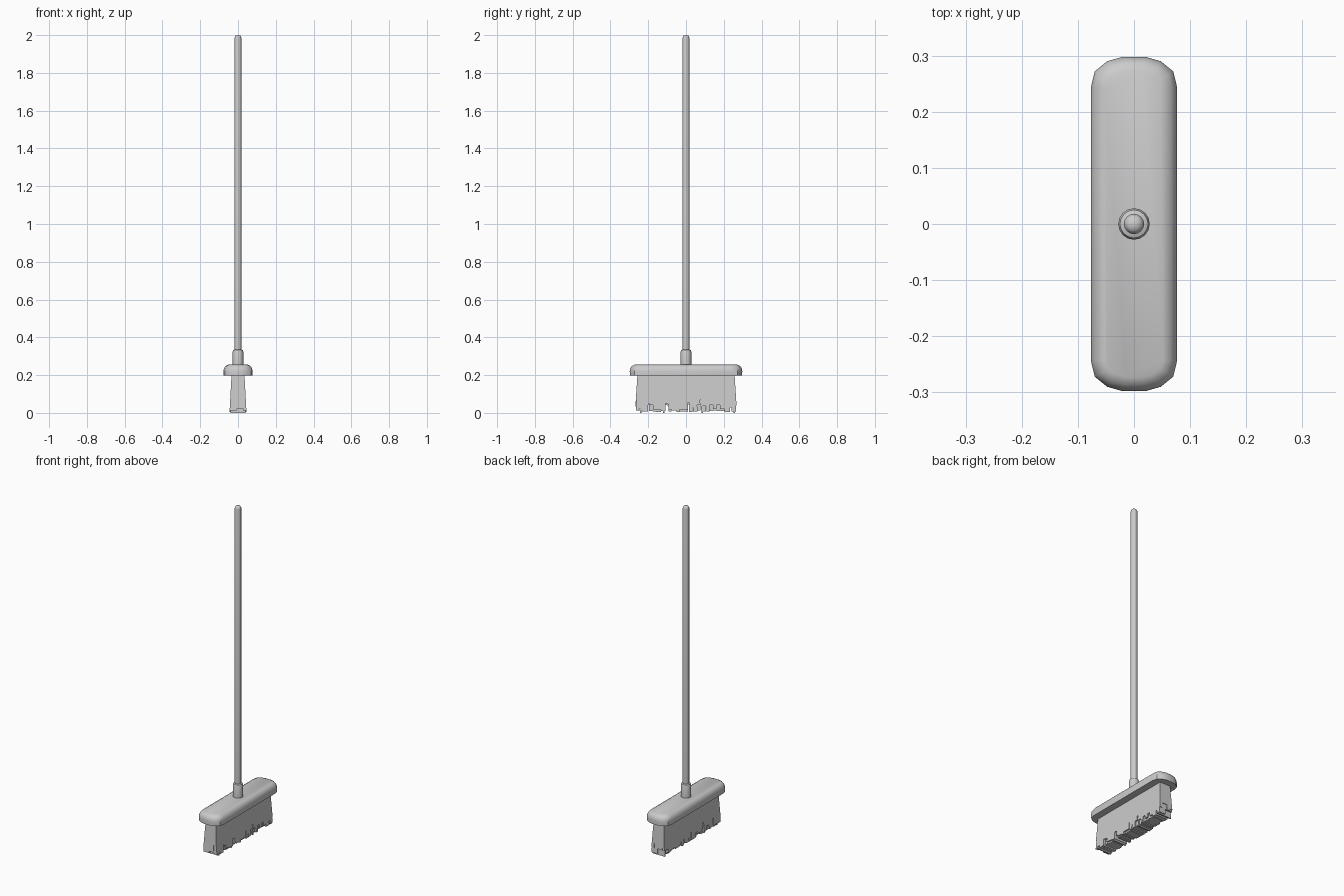
import bpy, bmesh, math, random

random.seed(4)
cube = bpy.data.objects.get("Cube")
if cube:
    bpy.data.objects.remove(cube, do_unlink=True)

grey = bpy.data.materials.new("plain_grey")
grey.use_nodes = True
COLOUR = (0.6, 0.6, 0.6, 1)
grey.diffuse_color = COLOUR
grey.node_tree.nodes["Principled BSDF"].inputs["Base Color"].default_value = COLOUR


def finish(name, bm, smooth=None):
    """Turn a bmesh into a named object, with optional smooth shading."""
    bmesh.ops.recalc_face_normals(bm, faces=bm.faces)
    mesh = bpy.data.meshes.new(name)
    bm.to_mesh(mesh)
    bm.free()
    mesh.materials.append(grey)
    ob = bpy.data.objects.new(name, mesh)
    bpy.context.collection.objects.link(ob)
    if smooth:
        bpy.ops.object.select_all(action="DESELECT")
        ob.select_set(True)
        bpy.context.view_layer.objects.active = ob
        bpy.ops.object.shade_smooth_by_angle(angle=math.radians(smooth))
    return ob


def loft(bm, rings):
    """Skin a stack of equal-length rings and cap both ends."""
    loops = [[bm.verts.new(p) for p in ring] for ring in rings]
    n = len(loops[0])
    for a, b in zip(loops, loops[1:]):
        for i in range(n):
            j = (i + 1) % n
            bm.faces.new((a[i], a[j], b[j], b[i]))
    bm.faces.new(loops[0][::-1])
    bm.faces.new(loops[-1])


def circle(r, z, sides=16):
    return [(r * math.cos(math.tau * i / sides), r * math.sin(math.tau * i / sides), z)
            for i in range(sides)]


def turned(name, profile, smooth=35):
    bm = bmesh.new()
    loft(bm, [circle(r, z) for r, z in profile])
    return finish(name, bm, smooth)


# Handle with rounded tip, and the socket that holds it
turned("handle", [(0.018, 0.25), (0.018, 1.985), (0.016, 1.993), (0.011, 1.998), (0.004, 2.0)], 50)
turned("handle_socket", [(0.028, 0.245), (0.028, 0.325), (0.025, 0.333), (0.019, 0.336)])


# Head: rounded rectangle whose upper rim curves inward
def head_ring(inset, z):
    quarter = [(0.077, 0.243), (0.070, 0.272), (0.048, 0.290), (0.020, 0.298)]
    sx, sy = (0.077 - inset) / 0.077, inset
    q = [(x * sx, 0.243 + (y - 0.243) * (0.055 - sy) / 0.055) for x, y in quarter]
    half = q + [(-x, y) for x, y in reversed(q)]
    return [(x, y, z) for x, y in half + [(-x, -y) for x, y in half]]


bm = bmesh.new()
loft(bm, [head_ring(i, z) for i, z in
          ((0.001, 0.197), (0, 0.222), (0.003, 0.236), (0.011, 0.248), (0.025, 0.255))])
finish("head", bm, 32)


# Bristles: tufts flaring downward, cut to uneven lengths
TOP, LENGTH = 0.205, 0.205


def spread(u, v, z):
    t = (TOP - z) / LENGTH
    x = u * (0.034 + 0.011 * t)
    y = v * (0.257 + 0.013 * t)
    return (x, y, z)


def tuft(bm, u0, u1, v0, v1, bottom):
    corners = ((u0, v0), (u1, v0), (u1, v1), (u0, v1))
    loft(bm, [[spread(u, v, z) for u, v in corners] for z in (bottom, TOP)])


bm = bmesh.new()
v = -1.0
while v < 1.0:
    notch = random.random() < 0.25
    width = random.uniform(0.015, 0.03) if notch else random.uniform(0.04, 0.11)
    end = min(v + width, 1.0)
    bottom = random.uniform(0.025, 0.05) if notch else random.uniform(0.004, 0.012)
    at_end = v < -0.95 or end > 0.95
    cuts = [-1, -0.65, -0.15, 0.1, 0.6, 1] if at_end else [-1, -0.8, 0.8, 1]
    for u0, u1 in zip(cuts, cuts[1:]):
        outer = abs(u0) == 1 or abs(u1) == 1
        extra = random.choice((0, 0, 0.01, 0.03)) if outer or at_end else 0
        tuft(bm, u0, u1, v, end, bottom + extra)
    v = end
# A few longest strands reach the floor
for v in (-0.9, -0.45, 0.3, 0.93):
    tuft(bm, -0.9, 0.9, v, v + 0.03, 0)
finish("bristles", bm)
